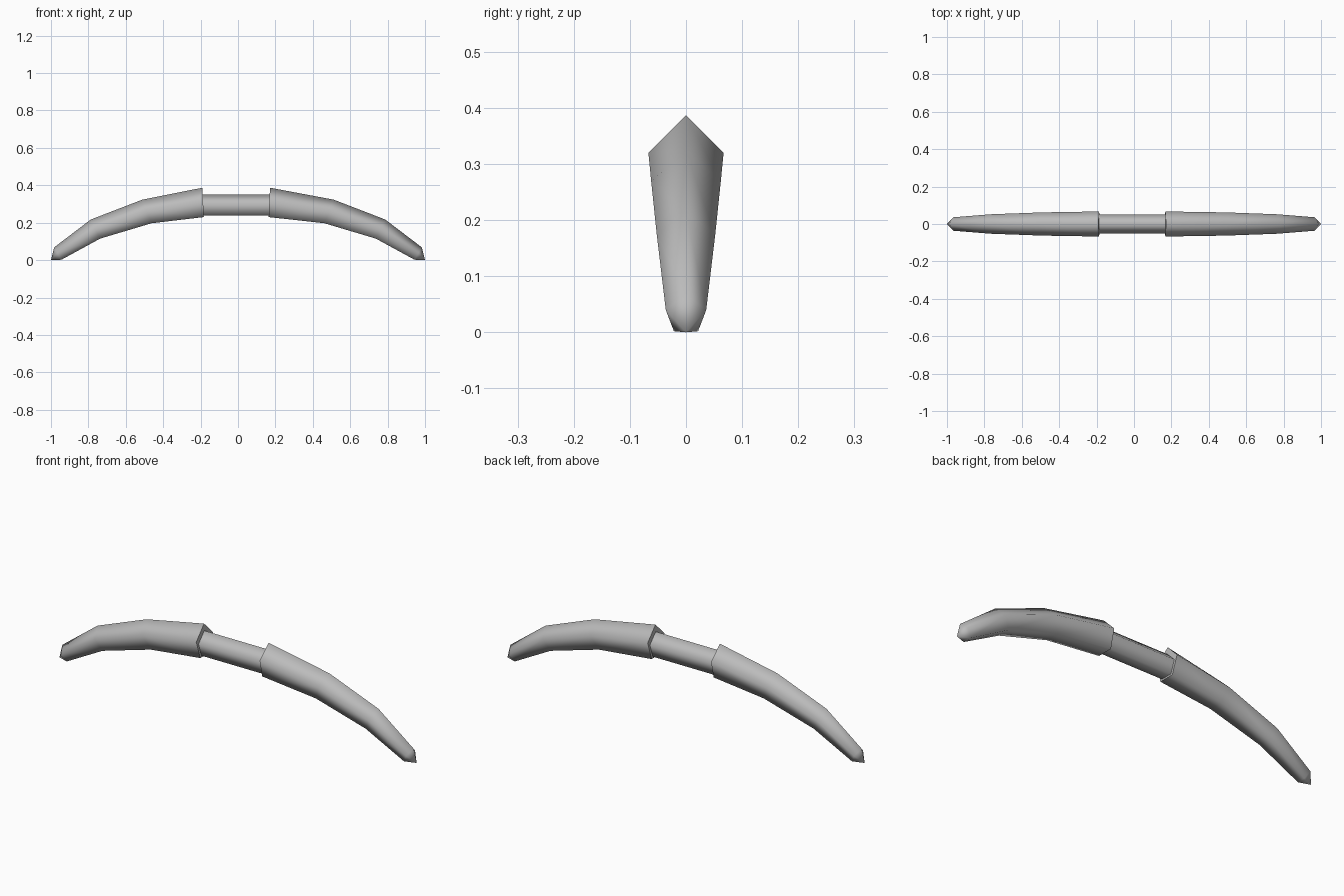
import bpy
import bmesh

cube = bpy.data.objects.get("Cube")
if cube:
    bpy.data.objects.remove(cube, do_unlink=True)

grey = bpy.data.materials.new("plain grey")
grey.use_nodes = True
colour = (0.5, 0.5, 0.5, 1)
grey.diffuse_color = colour
grey.node_tree.nodes["Principled BSDF"].inputs["Base Color"].default_value = colour

SHOULDER = 0.43  # height of the widest corners, as a fraction down from the ridge
BASE = 0.6       # width of the flat underside against the widest part


def ridged_tube(name, rings, tip=None):
    """Loft five-sided sections given as (ridge x, ridge z, base x, base z, half width)."""
    bm = bmesh.new()
    loops = []
    for tx, tz, bx, bz, w in rings:
        sx, sz = tx + (bx - tx) * SHOULDER, tz + (bz - tz) * SHOULDER
        points = [(tx, 0, tz), (sx, w, sz), (bx, w * BASE, bz),
                  (bx, -w * BASE, bz), (sx, -w, sz)]
        loops.append([bm.verts.new(p) for p in points])
    count = len(loops[0])
    for a, b in zip(loops, loops[1:]):
        for i in range(count):
            j = (i + 1) % count
            bm.faces.new((a[i], a[j], b[j], b[i])).smooth = True
    # pointed tip, or flat caps with crisp rims
    capped = [loops[0]]
    if tip:
        point = bm.verts.new(tip)
        end = loops[-1]
        for i in range(count):
            bm.faces.new((end[i], end[(i + 1) % count], point)).smooth = True
    else:
        capped.append(loops[-1])
    for loop in capped:
        for edge in bm.faces.new(loop).edges:
            edge.smooth = False
    bmesh.ops.recalc_face_normals(bm, faces=bm.faces)
    mesh = bpy.data.meshes.new(name)
    bm.to_mesh(mesh)
    bm.free()
    mesh.materials.append(grey)
    obj = bpy.data.objects.new(name, mesh)
    bpy.context.collection.objects.link(obj)


# Curved limbs: shared outer sections, slightly different inner ends
outer = [
    (0.512, 0.323, 0.462, 0.197, 0.062),
    (0.787, 0.217, 0.737, 0.115, 0.052),
    (0.983, 0.068, 0.944, 0.002, 0.036),
]
for name, side, inner in (("left_limb", 1, 0.171), ("right_limb", -1, 0.19)):
    sections = [(inner, 0.387, inner - 0.007, 0.23, 0.067)] + outer
    rings = [(side * t, tz, side * b, bz, w) for t, tz, b, bz, w in sections]
    ridged_tube(name, rings, tip=(side, 0, 0))

# Straight grip joining the limbs
ridged_tube("grip", [(x, 0.352, x, 0.238, 0.05) for x in (-0.2, 0.18)])
